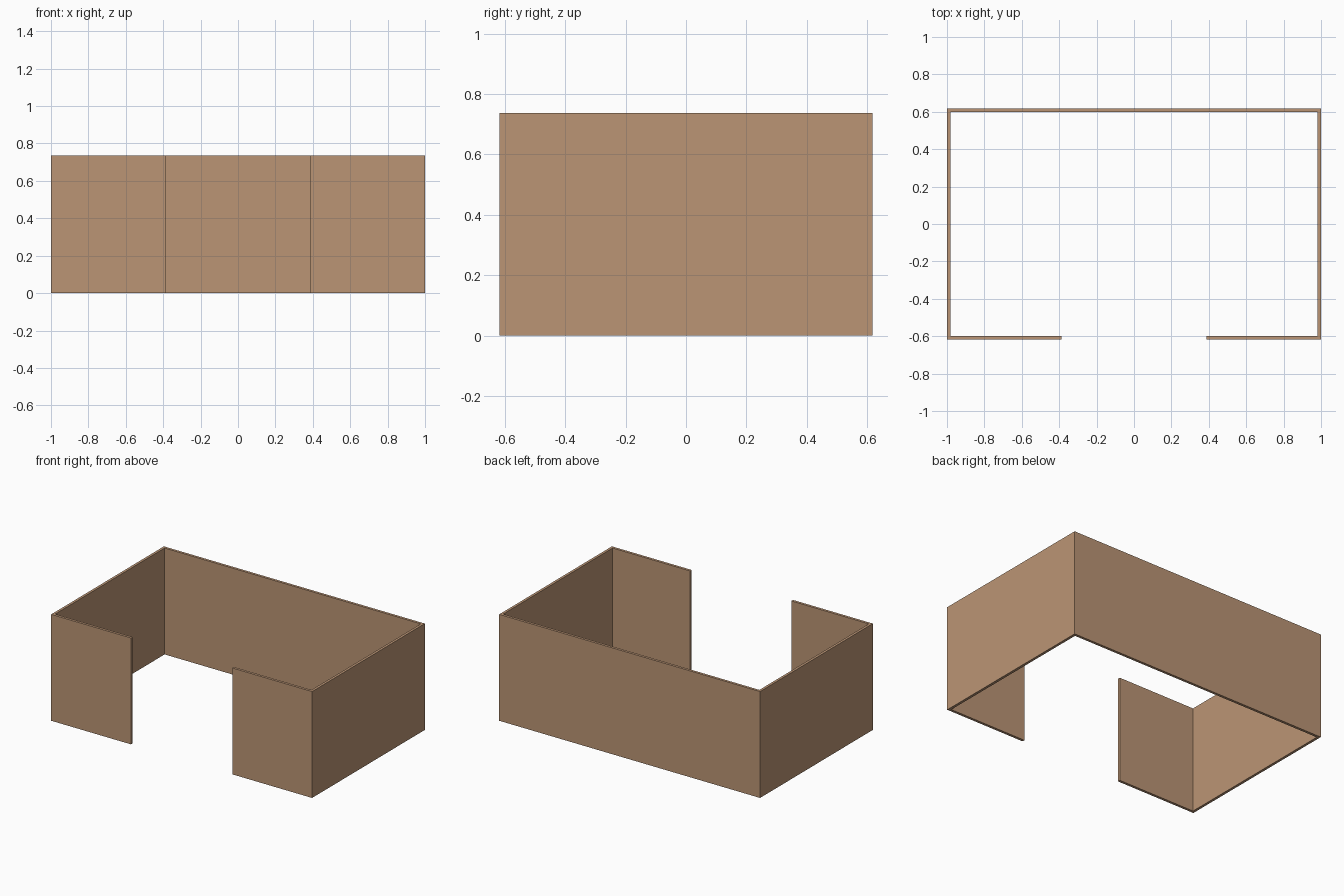
import bpy

if "Cube" in bpy.data.objects:
    bpy.data.objects.remove(bpy.data.objects["Cube"])

# Overall size
HX, HY, H, T = 1.0, 0.617, 0.737, 0.018
GAP = 0.388  # half width of the front opening

wood = bpy.data.materials.new("light_wood")
wood.diffuse_color = (0.497, 0.301, 0.178, 1)
wood.use_nodes = True
wood.node_tree.nodes["Principled BSDF"].inputs["Base Color"].default_value = wood.diffuse_color


def panel(name, x0, x1, y0, y1):
    """Upright board standing on the ground between the given limits."""
    bpy.ops.mesh.primitive_cube_add(
        size=1, location=((x0 + x1) / 2, (y0 + y1) / 2, H / 2))
    ob = bpy.context.object
    ob.name = name
    ob.scale = (x1 - x0, y1 - y0, H)
    bpy.ops.object.transform_apply(location=False, rotation=False, scale=True)
    ob.data.materials.append(wood)


# Full-width back board
panel("back_panel", -HX, HX, HY - T, HY)

# Side boards and the two short front boards
for side, s in (("left", -1), ("right", 1)):
    xs = sorted((s * HX, s * (HX - T)))
    panel(side + "_side_panel", *xs, -HY, HY - T)
    xs = sorted((s * GAP, s * (HX - T)))
    panel(side + "_front_panel", *xs, -HY, -HY + T)
